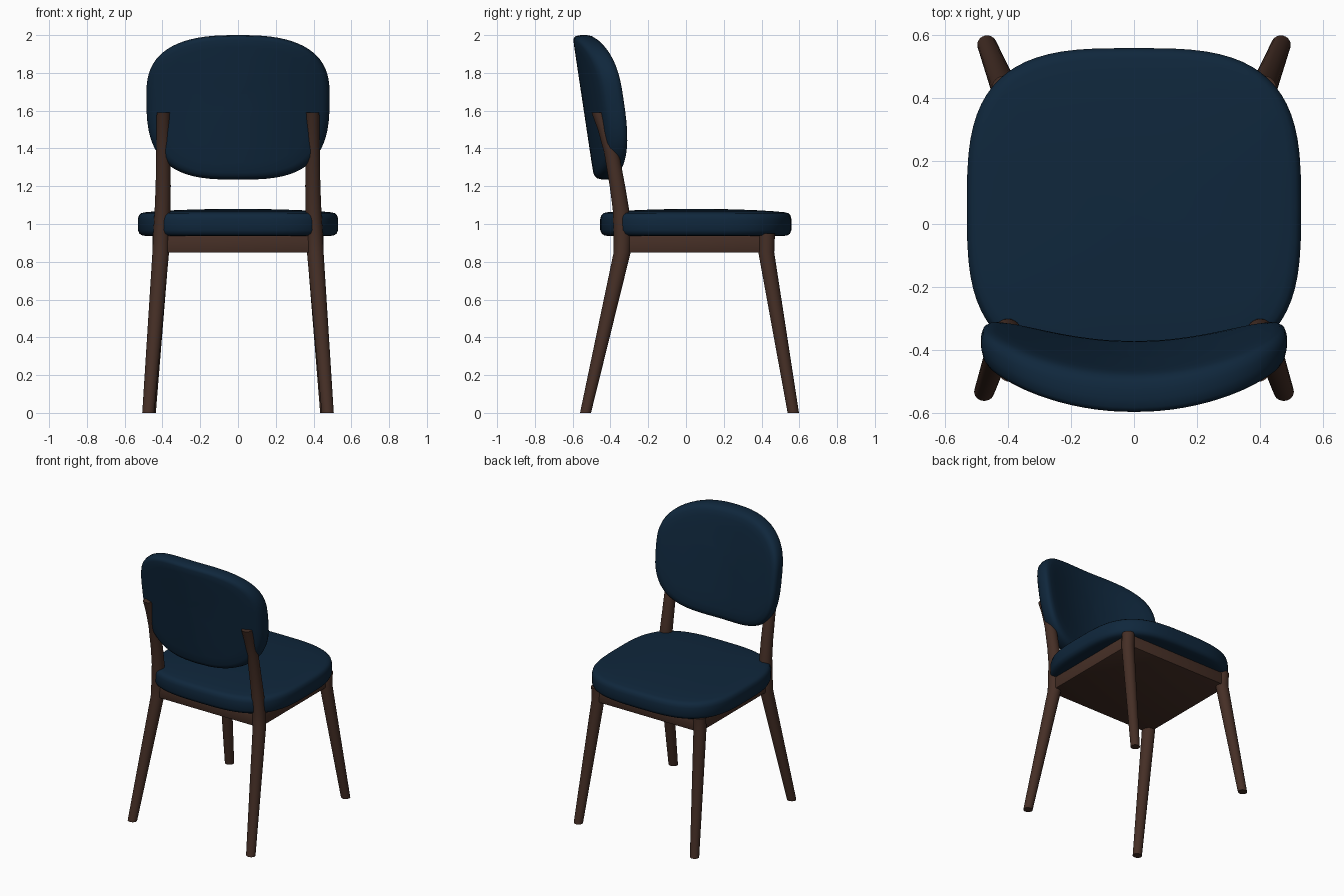
import bpy, bmesh, math

if "Cube" in bpy.data.objects:
    bpy.data.objects.remove(bpy.data.objects["Cube"])


def material(name, rgb):
    m = bpy.data.materials.new(name)
    m.diffuse_color = (*rgb, 1)
    m.use_nodes = True
    m.node_tree.nodes["Principled BSDF"].inputs["Base Color"].default_value = m.diffuse_color
    return m


navy = material("navy fabric", (0.0048, 0.020, 0.045))
wood = material("dark brown wood", (0.060, 0.028, 0.019))


def finish(bm, name, mat, angle):
    bmesh.ops.recalc_face_normals(bm, faces=bm.faces)
    me = bpy.data.meshes.new(name)
    bm.to_mesh(me)
    bm.free()
    ob = bpy.data.objects.new(name, me)
    bpy.context.collection.objects.link(ob)
    me.materials.append(mat)
    bpy.ops.object.select_all(action='DESELECT')
    ob.select_set(True)
    bpy.context.view_layer.objects.active = ob
    bpy.ops.object.shade_smooth_by_angle(angle=math.radians(angle))
    return ob


def loft(name, rings, mat, angle=40):
    """Skin a list of closed rings and cap both ends."""
    bm = bmesh.new()
    vs = [[bm.verts.new(p) for p in r] for r in rings]
    n = len(vs[0])
    for a, b in zip(vs, vs[1:]):
        for i in range(n):
            j = (i + 1) % n
            bm.faces.new((a[i], a[j], b[j], b[i]))
    bm.faces.new(vs[0])
    bm.faces.new(vs[-1])
    return finish(bm, name, mat, angle)


def superellipse(a, b_up, b_down, n_up, n_down, count=72):
    pts = []
    for i in range(count):
        t = 2 * math.pi * i / count
        c, s = math.cos(t), math.sin(t)
        b, n = (b_up, n_up) if s >= 0 else (b_down, n_down)
        pts.append((math.copysign(abs(c) ** (2 / n), c) * a,
                    math.copysign(abs(s) ** (2 / n), s) * b))
    return pts


def tube(name, path):
    """Wooden bar: path rows are x, y, z, radius_x, radius_y."""
    for side, tag in ((1, "right"), (-1, "left")):
        rings = [[(side * (x + rx * math.cos(k * math.pi / 12)),
                   y + ry * math.sin(k * math.pi / 12), z) for k in range(24)]
                 for x, y, z, rx, ry in path]
        loft(f"{name}_{tag}", rings, wood)


# Legs on the open side of the seat
tube("seat_leg", [(0.466, 0.568, 0, 0.031, 0.030),
                  (0.409, 0.425, 0.85, 0.043, 0.042),
                  (0.409, 0.428, 0.95, 0.043, 0.043)])

# Legs that continue upward as backrest posts
tube("back_leg_and_post", [(0.475, -0.532, 0, 0.032, 0.029),
                           (0.409, -0.338, 0.85, 0.044, 0.045),
                           (0.405, -0.337, 0.95, 0.044, 0.046),
                           (0.399, -0.345, 1.08, 0.042, 0.043),
                           (0.396, -0.363, 1.20, 0.040, 0.041),
                           (0.395, -0.395, 1.38, 0.038, 0.039),
                           (0.395, -0.430, 1.50, 0.036, 0.037),
                           (0.395, -0.465, 1.59, 0.035, 0.035)])

# Solid seat frame with rails flush to the legs
bm = bmesh.new()
bmesh.ops.create_cube(bm, size=1)
for v in bm.verts:
    v.co = (v.co.x * 0.86, v.co.y * 0.82 + 0.045, v.co.z * 0.09 + 0.893)
bmesh.ops.bevel(bm, geom=bm.edges[:], offset=0.008, segments=2,
                affect='EDGES', profile=0.5)
finish(bm, "seat_frame", wood, 40)

# Domed seat cushion: profile rows are outline scale, height
seat_profile = [(0.02, 0.936), (0.9, 0.936), (0.955, 0.939), (0.985, 0.949),
                (1, 0.968), (1, 1.026), (0.99, 1.046), (0.968, 1.057),
                (0.93, 1.062), (0.8, 1.068), (0.6, 1.074), (0.35, 1.078),
                (0.02, 1.08)]
outline = superellipse(0.53, 0.506, 0.506, 3.2, 3.2)
loft("seat_cushion", [[(x * s, y * s + 0.052, z) for x, y in outline]
                      for s, z in seat_profile], navy, 60)

# Curved, tilted backrest cushion: rows are outline scale, depth
back_profile = [(0.02, 0), (0.2, 0), (0.4, 0), (0.6, 0), (0.8, 0), (0.92, 0.001),
                (0.96, 0.006), (0.985, 0.018), (1, 0.045), (1, 0.075),
                (0.985, 0.098), (0.955, 0.112), (0.9, 0.121), (0.8, 0.126),
                (0.6, 0.128), (0.4, 0.129), (0.2, 0.13), (0.02, 0.13)]
outline = superellipse(0.485, 0.32, 0.445, 2.65, 3.0)
rings = []
for s, d in back_profile:
    ring = []
    for x, h in outline:
        x, z = x * s, h * s + 1.68
        ring.append((x, -0.487 - 0.15 * (z - 1.24) + 0.5 * x * x + d, z))
    rings.append(ring)
loft("backrest_cushion", rings, navy, 60)
